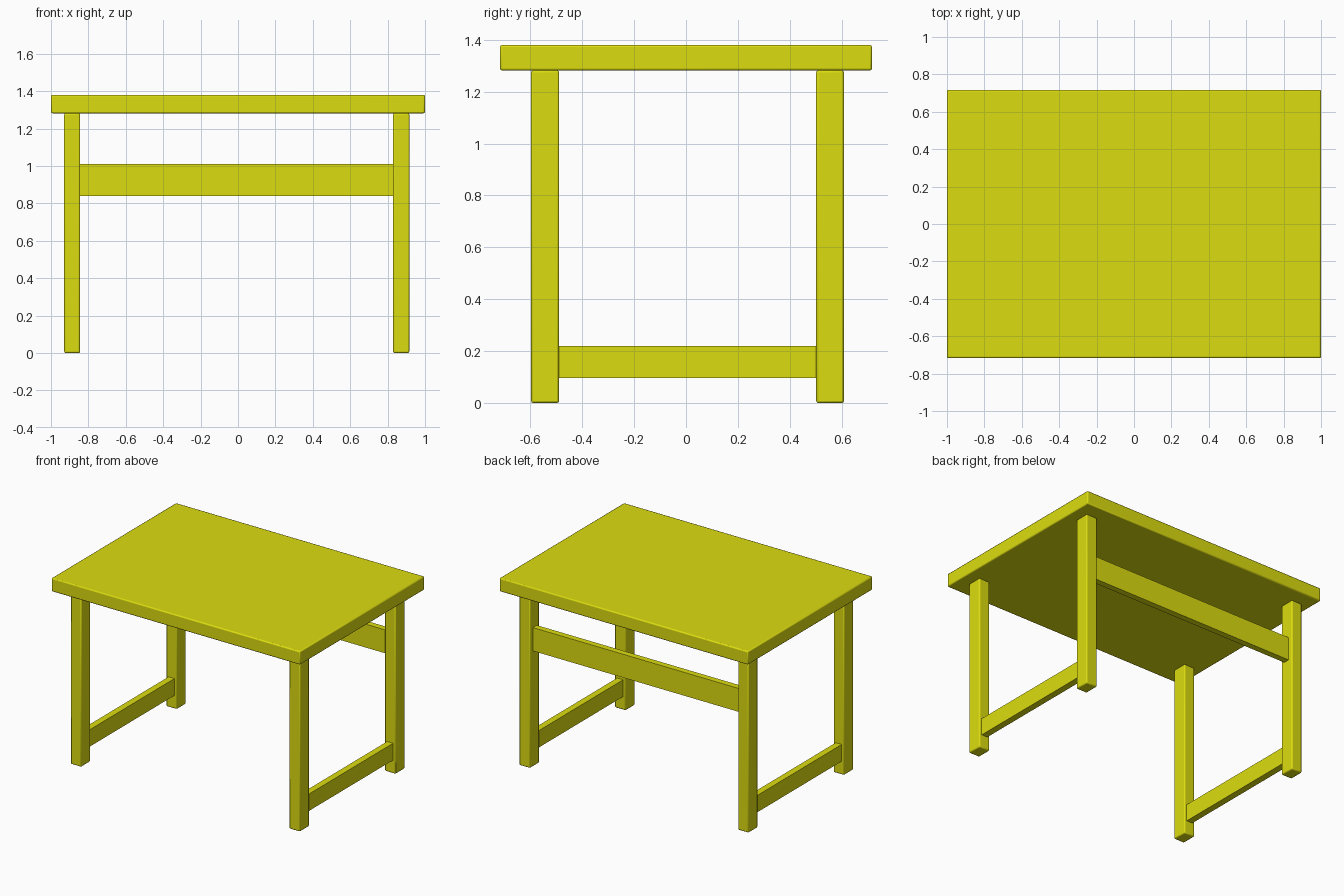
import bpy
from math import radians

if "Cube" in bpy.data.objects:
    bpy.data.objects.remove(bpy.data.objects["Cube"])

mat = bpy.data.materials.new("yellow_paint")
mat.diffuse_color = (0.72, 0.72, 0.005, 1)
mat.use_nodes = True
mat.node_tree.nodes["Principled BSDF"].inputs["Base Color"].default_value = mat.diffuse_color


def box(name, x, y, z, bevel=0.0):
    """Box from (min, max) ranges, with optional softened edges."""
    bpy.ops.mesh.primitive_cube_add(size=1, location=[(a + b) / 2 for a, b in (x, y, z)])
    ob = bpy.context.object
    ob.name = name
    ob.scale = [b - a for a, b in (x, y, z)]
    bpy.ops.object.transform_apply(location=False, rotation=False, scale=True)
    ob.data.materials.append(mat)
    if bevel:
        mod = ob.modifiers.new("soft_edges", 'BEVEL')
        mod.width = bevel
        mod.segments = 2
        bpy.ops.object.shade_smooth_by_angle(angle=radians(40))
    return ob


# Leg footprints
LEG_X = {"left": (-0.929, -0.844), "right": (0.829, 0.916)}
LEG_Y = {"front": (-0.597, -0.489), "back": (0.502, 0.609)}
TOP_Z = 1.282

# Table top
box("table_top", (-1, 1), (-0.717, 0.717), (TOP_Z, 1.38), 0.008)

# Four legs, and a low rail joining each side pair
for side, x in LEG_X.items():
    for end, y in LEG_Y.items():
        box(f"{end}_{side}_leg", x, y, (0, TOP_Z), 0.008)
    mid = sum(x) / 2
    box(f"{side}_rail", (mid - 0.024, mid + 0.024),
        (LEG_Y["front"][1], LEG_Y["back"][0]), (0.097, 0.22))

# High rail joining the back legs
box("back_rail", (LEG_X["left"][1], LEG_X["right"][0]), (0.53, 0.575), (0.841, 1.011))
